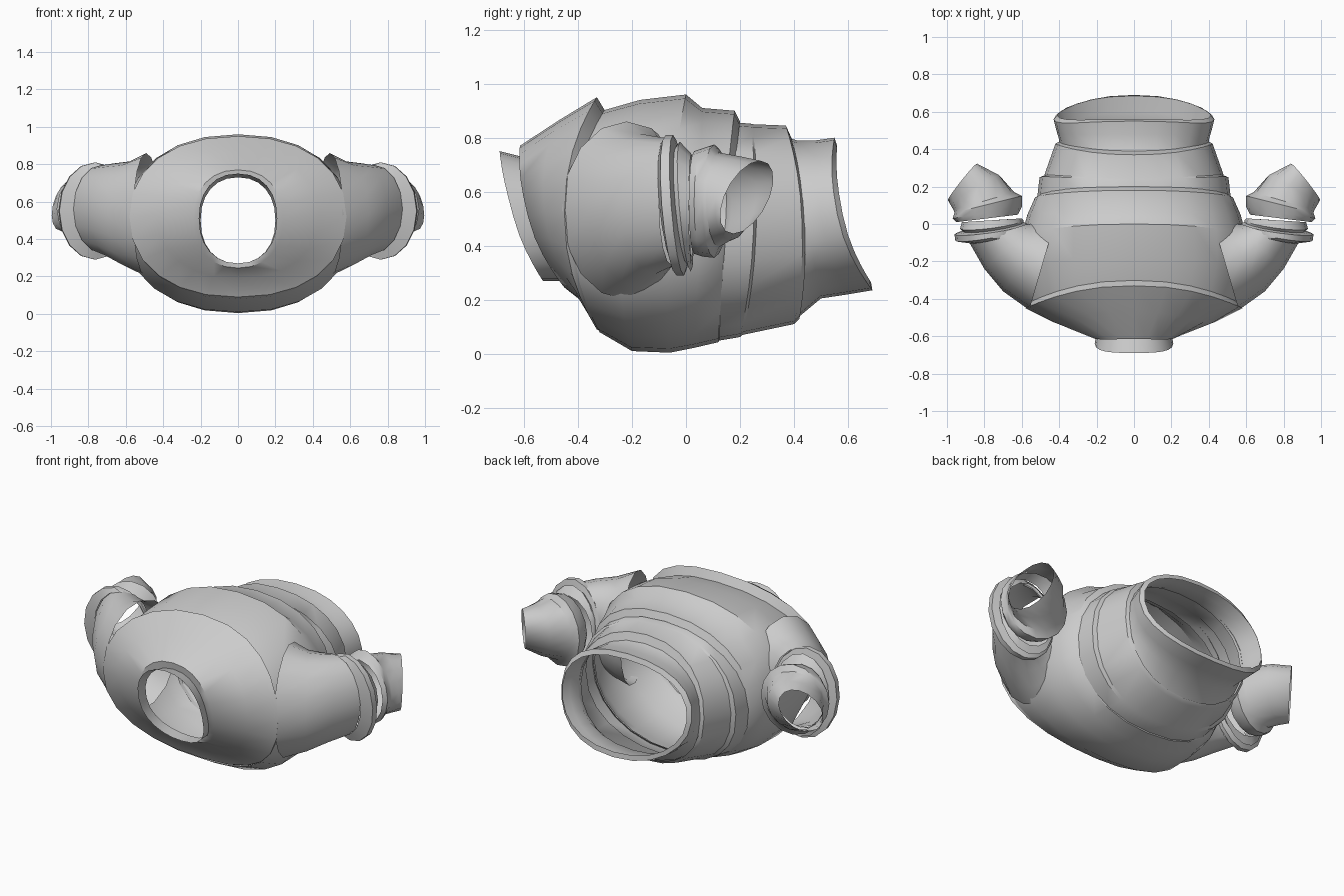
import bpy, bmesh, math
from math import sin, cos, pi, radians


def spow(v, p):
    return math.copysign(abs(v) ** p, v)


def loft(name, rings):
    """Skin a list of closed rings into an open shell."""
    bm = bmesh.new()
    loops = [[bm.verts.new(c) for c in r] for r in rings]
    n = len(loops[0])
    for a, b in zip(loops, loops[1:]):
        for i in range(n):
            j = (i + 1) % n
            bm.faces.new((a[i], a[j], b[j], b[i]))
    bmesh.ops.recalc_face_normals(bm, faces=bm.faces)
    me = bpy.data.meshes.new(name)
    bm.to_mesh(me)
    bm.free()
    ob = bpy.data.objects.new(name, me)
    bpy.context.collection.objects.link(ob)
    bpy.ops.object.select_all(action='DESELECT')
    ob.select_set(True)
    bpy.context.view_layer.objects.active = ob
    bpy.ops.object.shade_smooth_by_angle(angle=radians(35))
    return ob


def body_ring(ty, tz, by, bz, w, sy, n=24, p=0.9):
    """Ring through a top point, a bottom point and side points (+-w, sy)."""
    out = []
    for i in range(n):
        a = 2 * pi * i / n
        s = sin(a)
        u = spow(s, p)
        y = sy + (ty - by) / 2 * s + ((ty + by) / 2 - sy) * s * s
        out.append((w * spow(cos(a), p), y, (tz + bz) / 2 + (tz - bz) / 2 * u))
    return out


def arm_ring(px, py, qx, qy, z, h, tx=0, ty=0, n=16):
    """Sleeve ring from outer point p to inner point q, leaning by t."""
    out = []
    for i in range(n):
        a = 2 * pi * i / n
        c, s = cos(a), sin(a)
        out.append(((px + qx) / 2 + (px - qx) / 2 * c + tx * s,
                    (py + qy) / 2 + (py - qy) / 2 * c + ty * s, z + h * s))
    return out


# Torso layers: top y, z, bottom y, z, half width, side y
layers = {
    "neck_collar": [(-.69, .75, -.53, .27, .21, -.64),
                    (-.61, .73, -.45, .27, .20, -.58)],
    "shoulder_yoke": [(-.61, .73, -.45, .27, .20, -.58),
                      (-.615, .77, -.45, .245, .24, -.585),
                      (-.47, .865, -.38, .19, .43, -.525),
                      (-.33, .95, -.33, .09, .58, -.45),
                      (-.30, .90, -.31, .08, .56, -.42)],
    "jacket_body": [(-.31, .90, -.32, .08, .56, -.42),
                    (-.17, .94, -.20, .01, .61, -.25),
                    (0, .96, -.06, .004, .60, -.06),
                    (.06, .91, .03, .022, .57, .05),
                    (.18, .90, .12, .043, .53, .14),
                    (.20, .86, .13, .06, .50, .16)],
    "middle_layer": [(.14, .86, .10, .045, .52, .12),
                     (.24, .852, .20, .062, .505, .25),
                     (.245, .85, .21, .07, .48, .26),
                     (.37, .845, .40, .11, .42, .43),
                     (.39, .80, .42, .13, .40, .44)],
    "waist_hem": [(.38, .80, .41, .13, .40, .42),
                  (.41, .79, .50, .205, .40, .45),
                  (.48, .79, .60, .22, .415, .50),
                  (.55, .80, .69, .235, .43, .56),
                  (.56, .77, .685, .265, .41, .58)],
}
for name, rows in layers.items():
    loft(name, [body_ring(*r) for r in rows])

# Sleeve parts: outer x, y, inner x, y, centre z, half height, lean x, y
sleeve = {
    "upper_sleeve": [(.56, -.46, .42, .02, .53, .33),
                     (.70, -.36, .46, .02, .53, .285),
                     (.80, -.24, .52, .01, .55, .255),
                     (.88, -.10, .57, 0, .56, .235)],
    "elbow_cuff": [(.88, -.10, .57, -.02, .56, .235, 0, -.02),
                   (.955, -.09, .57, -.02, .55, .26, 0, -.02),
                   (.96, -.055, .57, 0, .55, .26, 0, -.02),
                   (.915, -.04, .59, .01, .55, .22, 0, -.02),
                   (.93, -.025, .59, .02, .545, .24, 0, -.02),
                   (.92, .01, .60, .03, .55, .19)],
    "lower_sleeve": [(.95, .01, .62, .05, .56, .19),
                     (.97, .03, .60, .09, .56, .20),
                     (.96, .06, .60, .15, .565, .21),
                     (.965, .075, .64, .17, .57, .175),
                     (.985, .11, .72, .26, .575, .155, -.02, .02),
                     (.99, .14, .845, .31, .58, .135, -.03, .05)],
}
for side, sx in (("right", 1), ("left", -1)):
    for name, rows in sleeve.items():
        loft(side + "_" + name,
             [[(x * sx, y, z) for x, y, z in arm_ring(*r)] for r in rows])
